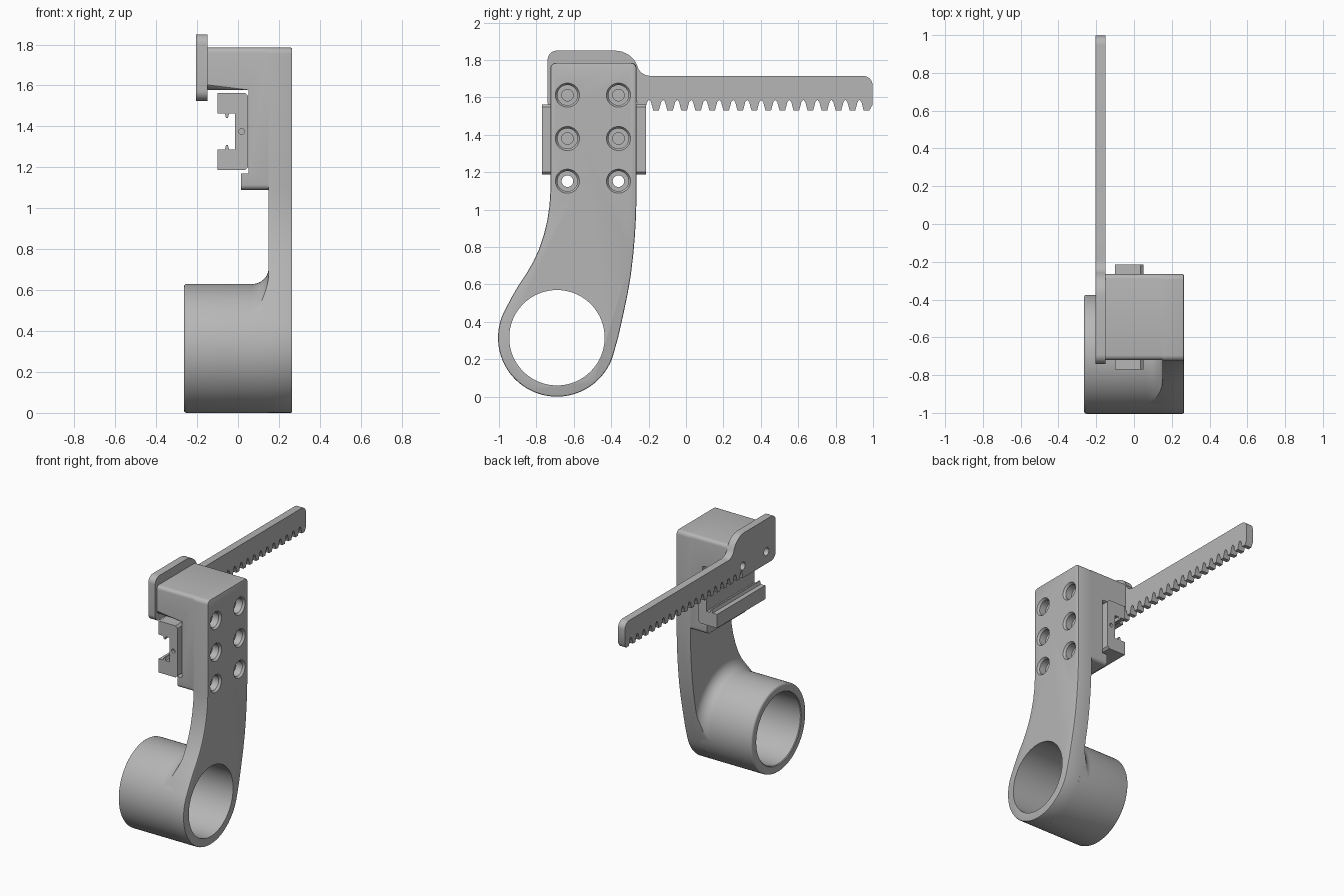
import bpy, bmesh
from math import sin, cos, radians, pi

cube = bpy.data.objects.get("Cube")
if cube:
    bpy.data.objects.remove(cube, do_unlink=True)

grey = bpy.data.materials.new("plain_grey")
grey.use_nodes = True
grey.diffuse_color = (0.47, 0.47, 0.47, 1)
grey.node_tree.nodes["Principled BSDF"].inputs["Base Color"].default_value = (0.47, 0.47, 0.47, 1)

RING = (-0.69, 0.315)   # ring centre in y, z
OUTER, BORE = 0.315, 0.255
BACK, FACE = 0.15, 0.265   # arm thickness in x


def arc(cy, cz, r, start, end, n=8):
    angles = [radians(start + (end - start) * i / n) for i in range(n + 1)]
    return [(cy + r * cos(a), cz + r * sin(a)) for a in angles]


def finish(bm, name):
    bmesh.ops.recalc_face_normals(bm, faces=bm.faces)
    mesh = bpy.data.meshes.new(name)
    bm.to_mesh(mesh)
    bm.free()
    mesh.materials.append(grey)
    ob = bpy.data.objects.new(name, mesh)
    bpy.context.collection.objects.link(ob)
    return ob


def prism(name, pts, lo, hi, axis="x", rule=None, width=0.0, segments=3):
    """Extrude a profile along x or y; bevel the edges picked by the rule."""
    bm = bmesh.new()
    place = (lambda p, d: (d, p[0], p[1])) if axis == "x" else (lambda p, d: (p[0], d, p[1]))
    ends = [[bm.verts.new(place(p, d)) for p in pts] for d in (lo, hi)]
    for end in ends:
        bm.faces.new(end)
    for i in range(len(pts)):
        j = (i + 1) % len(pts)
        bm.faces.new((ends[0][i], ends[0][j], ends[1][j], ends[1][i]))
    bmesh.ops.recalc_face_normals(bm, faces=bm.faces)
    if rule:
        picked = [e for e in bm.edges if rule(e.verts[0].co, e.verts[1].co)]
        bmesh.ops.bevel(bm, geom=picked, offset=width, segments=segments,
                        profile=0.5, affect="EDGES")
    return finish(bm, name)


def lathe(name, profile, centre, closed=False, n=64):
    """Revolve an (x, radius) profile about a line along x."""
    bm = bmesh.new()
    rings = [[bm.verts.new((x, centre[0] + r * cos(2 * pi * k / n),
                            centre[1] + r * sin(2 * pi * k / n))) for k in range(n)]
             for x, r in profile]
    for i in range(len(rings) if closed else len(rings) - 1):
        a, b = rings[i], rings[(i + 1) % len(rings)]
        for k in range(n):
            m = (k + 1) % n
            bm.faces.new((a[k], a[m], b[m], b[k]))
    if not closed:
        bm.faces.new(rings[0])
        bm.faces.new(rings[-1])
    return finish(bm, name)


def boolean(ob, cutters, operation="DIFFERENCE"):
    for c in cutters:
        mod = ob.modifiers.new("cut", "BOOLEAN")
        mod.operation, mod.object, mod.solver = operation, c, "EXACT"
    graph = bpy.context.evaluated_depsgraph_get()
    mesh = bpy.data.meshes.new_from_object(ob.evaluated_get(graph))
    ob.modifiers.clear()
    ob.data = mesh


def arm_outline(r):
    """Side profile of the arm: rounded top, curved sides, ring at the foot."""
    right = [(-0.39, 0.22), (-0.362, 0.32), (-0.333, 0.45), (-0.312, 0.55), (-0.295, 0.65),
             (-0.283, 0.75), (-0.274, 0.85), (-0.268, 0.95), (-0.265, 1.05)]
    left = [(-0.725, 1.1), (-0.73, 1.02), (-0.742, 0.94), (-0.76, 0.865), (-0.785, 0.79),
            (-0.817, 0.72), (-0.855, 0.655), (-0.895, 0.595), (-0.93, 0.535)]
    return (arc(*RING, r, 152, 335, 44) + right + arc(-0.295, 1.755, 0.03, 0, 90, 5)
            + arc(-0.695, 1.755, 0.03, 90, 180, 5) + left)


# Arm plate with a softened outer edge
arm = prism("arm_plate", arm_outline(OUTER), BACK, FACE,
            rule=lambda a, b: min(a.x, b.x) > FACE - 0.001, width=0.008, segments=2)

# Ring tube with rounded free end
tube_lip = [(x, r) for x, r in arc(-0.25, OUTER - 0.015, 0.015, 180, 90, 4)]
lathe("ring_tube", tube_lip + [(BACK, OUTER), (BACK, BORE), (-0.26, BORE), (-0.265, BORE + 0.005)],
      RING, closed=True, n=80)

# Flared fillet joining tube and arm, trimmed to the arm's outline
flare = lathe("tube_fillet", arc(0.07, OUTER + 0.08, 0.08, 270, 360, 10), RING, n=80)
trim = prism("fillet_trim", arm_outline(OUTER - 0.002), 0, BACK)
boolean(flare, [trim], "INTERSECT")
bore = lathe("bore_cutter", [(-0.5, BORE), (0.5, BORE)], RING, n=80)
boolean(flare, [bore])

# Stepped mounting block
profile = [(BACK, 1.09), (0.015, 1.09), (0.015, 1.17), (0.052, 1.17), (0.052, 1.578),
           (-0.15, 1.578), (-0.15, 1.785), (BACK, 1.785)]
block = prism("mounting_block", profile, -0.72, -0.265, "y",
              rule=lambda a, b: abs(a.x - b.x) > 0.05 and abs(a.z - 1.17) > 0.01,
              width=0.025, segments=4)

# Six counterbored bolt holes
COLUMNS, ROWS = (-0.634, -0.361), (1.612, 1.38, 1.152)
holes = [lathe("bolt_cutter", [(0.0, 0.031), (0.2, 0.031), (0.2, 0.054), (0.25, 0.054), (0.27, 0.068)],
               (y, z), n=32) for y in COLUMNS for z in ROWS]
boolean(arm, holes + [bore])
boolean(block, holes)

# Guide carriage: C-shaped section with a ridge on each jaw
mid = 1.375
upper = [(-0.015, 0.088), (-0.043, 0.088), (-0.05, 0.066), (-0.058, 0.066), (-0.065, 0.088),
         (-0.1, 0.088), (-0.1, 0.188), (0.035, 0.188), (0.05, 0.173)]
section = [(x, mid + h) for x, h in upper] + [(x, mid - h) for x, h in reversed(upper)]
carriage = prism("guide_carriage", section, -0.77, -0.215, "y")
pins = [prism("pin_cutter", arc(0.018, mid, 0.014, 0, 337.5, 15), y - 0.02, y + 0.02, "y")
        for y in (-0.77, -0.215)]
boolean(carriage, pins)

# Toothed rack with raised rounded head
outline = arc(-0.69, 1.575, 0.05, 180, 270) + [(-0.36, 1.525), (-0.35, 1.585)]
for i in range(18):
    c = 0.965 - 0.075 * (17 - i)
    outline += [(c - 0.027, 1.575), (c - 0.015, 1.53), (c + 0.015, 1.53)]
    if i < 17:
        outline += [(c + 0.027, 1.575), (c + 0.0375, 1.587)]
outline += [(0.997, 1.56)] + arc(0.947, 1.665, 0.05, 0, 90)
outline += arc(-0.19, 1.79, 0.075, 270, 200) + arc(-0.38, 1.72, 0.13, 20, 90)
outline += arc(-0.69, 1.8, 0.05, 90, 180)
rack = prism("toothed_rack", outline, -0.205, -0.15)
rack_holes = [lathe("rack_cutter", [(-0.25, 0.028), (-0.1, 0.028)], (y, ROWS[0]), n=32)
              for y in COLUMNS]
boolean(rack, rack_holes)

# Remove helpers, then smooth the curved surfaces
for helper in holes + pins + rack_holes + [bore, trim]:
    bpy.data.objects.remove(helper, do_unlink=True)
bpy.ops.object.select_all(action="DESELECT")
for ob in bpy.context.collection.objects:
    if ob.type == "MESH":
        ob.select_set(True)
        bpy.context.view_layer.objects.active = ob
bpy.ops.object.shade_smooth_by_angle(angle=radians(30))
